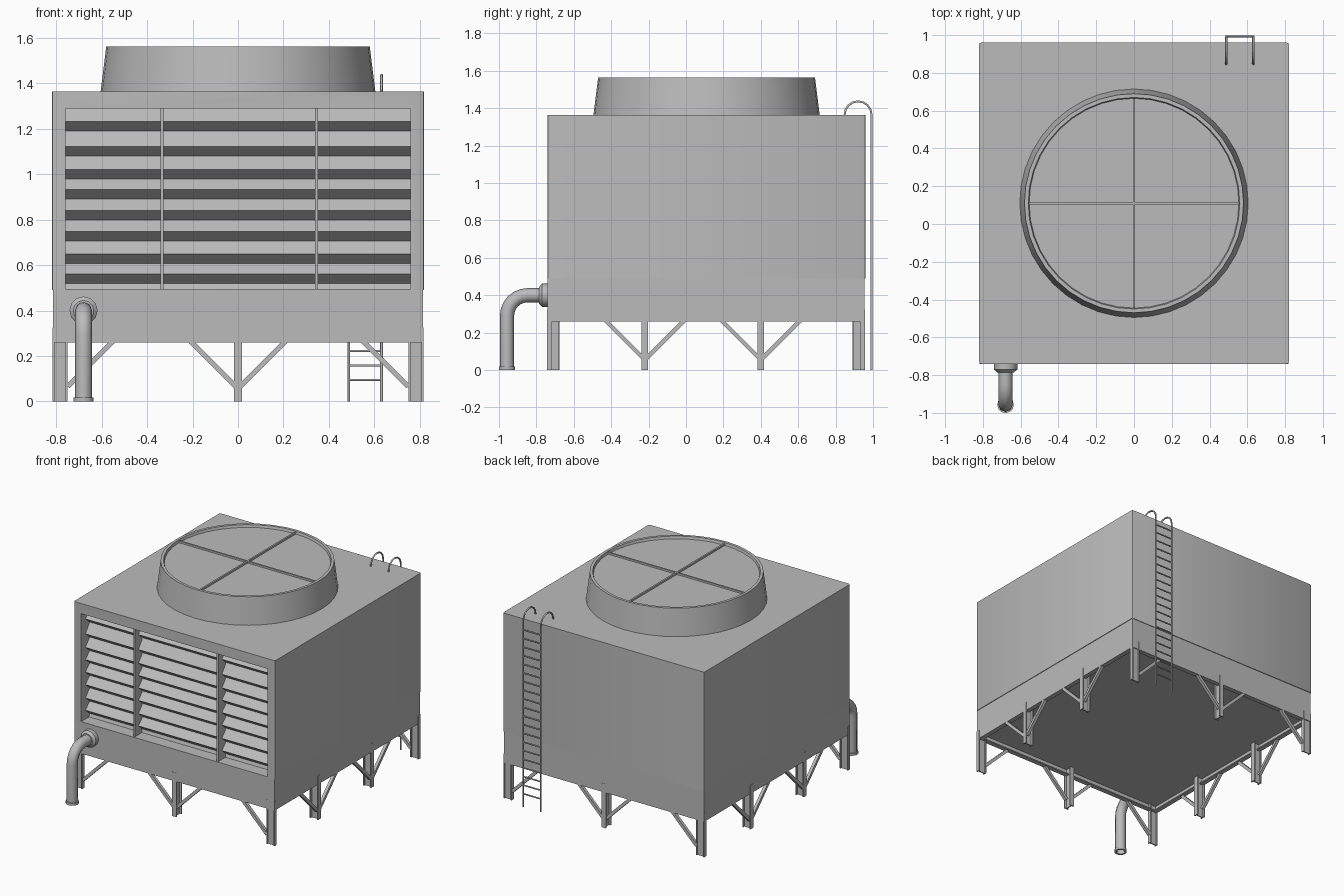
import bpy, bmesh, math
from mathutils import Vector, Matrix

if "Cube" in bpy.data.objects:
    bpy.data.objects.remove(bpy.data.objects["Cube"], do_unlink=True)

grey = bpy.data.materials.new("painted_grey")
grey.use_nodes = True
grey.diffuse_color = (0.5, 0.5, 0.5, 1)
grey.node_tree.nodes["Principled BSDF"].inputs["Base Color"].default_value = (0.5, 0.5, 0.5, 1)

LEFT, RIGHT, FRONT, BACK = -0.815, 0.815, -0.74, 0.955
FAN = (0, 0.11)


def finish(name, bm, smooth=False):
    bmesh.ops.recalc_face_normals(bm, faces=bm.faces)
    mesh = bpy.data.meshes.new(name)
    bm.to_mesh(mesh)
    bm.free()
    mesh.materials.append(grey)
    obj = bpy.data.objects.new(name, mesh)
    bpy.context.collection.objects.link(obj)
    if smooth:
        bpy.ops.object.select_all(action="DESELECT")
        obj.select_set(True)
        bpy.context.view_layer.objects.active = obj
        bpy.ops.object.shade_smooth_by_angle(angle=math.radians(35))
    return obj


def add_box(bm, x, y, z):
    """Add a box given its (low, high) range on each axis."""
    size = Vector((x[1] - x[0], y[1] - y[0], z[1] - z[0]))
    mid = Vector((sum(x), sum(y), sum(z))) / 2
    bmesh.ops.create_cube(bm, matrix=Matrix.Translation(mid) @ Matrix.Diagonal(size).to_4x4())


def add_strut(bm, a, b, width):
    """Add a square bar between two points."""
    a, b = Vector(a), Vector(b)
    d = b - a
    turn = d.to_track_quat("Z", "Y").to_matrix().to_4x4()
    scale = Matrix.Diagonal((width, width, d.length, 1))
    bmesh.ops.create_cube(bm, matrix=Matrix.Translation((a + b) / 2) @ turn @ scale)


def lathe(name, profile, place, sides):
    """Spin (radius, height) points around z, then move into place."""
    bm = bmesh.new()
    vs = [bm.verts.new((r, 0, h)) for r, h in profile]
    es = [bm.edges.new(pair) for pair in zip(vs, vs[1:])]
    bmesh.ops.spin(bm, geom=vs + es, cent=(0, 0, 0), axis=(0, 0, 1), angle=math.tau, steps=sides)
    bmesh.ops.remove_doubles(bm, verts=bm.verts, dist=0.0005)
    bm.transform(place)
    return finish(name, bm, smooth=True)


def tube(name, paths, radius, res):
    """Sweep a round section along point paths."""
    curve = bpy.data.curves.new(name, "CURVE")
    curve.dimensions = "3D"
    curve.bevel_depth, curve.bevel_resolution = radius, res
    for path in paths:
        spline = curve.splines.new("POLY")
        spline.points.add(len(path) - 1)
        for p, co in zip(spline.points, path):
            p.co = (*co, 1)
    curve.materials.append(grey)
    obj = bpy.data.objects.new(name, curve)
    bpy.context.collection.objects.link(obj)
    return obj


# Housing shell: rounded upright corners and a recessed air inlet in front
bm = bmesh.new()
add_box(bm, (-0.82, 0.82), (FRONT, 0.96), (0.49, 1.365))
uprights = [e for e in bm.edges if abs(e.verts[0].co.z - e.verts[1].co.z) > 0.5]
bmesh.ops.bevel(bm, geom=uprights, offset=0.012, segments=2, profile=0.5, affect="EDGES")
bm.normal_update()
inlet = min(bm.faces, key=lambda f: f.calc_center_median().y)
bmesh.ops.inset_region(bm, faces=[inlet], thickness=0.05)
for v in inlet.verts:
    v.co = (math.copysign(0.76, v.co.x), FRONT, 1.29 if v.co.z > 1 else 0.495)
back_wall = bmesh.ops.extrude_discrete_faces(bm, faces=[inlet])["faces"][0]
for v in back_wall.verts:
    v.co.y += 0.12
finish("housing", bm, smooth=True)

# Water basin under the housing
bm = bmesh.new()
add_box(bm, (LEFT, RIGHT), (FRONT, BACK), (0.31, 0.49))
finish("basin", bm)

# Louvres: one folded sheet, slats slope down and forward, then step back under
bm = bmesh.new()
fold = [(-0.64, 1.29)]
for top in (1.232, 1.122, 1.022, 0.932, 0.84, 0.748, 0.65, 0.56):
    fold += [(-0.69, top), (-0.64, top - 0.042)]
fold.append((-0.65, 0.49))
rows = [[bm.verts.new((x, y, z)) for x in (-0.76, 0.76)] for y, z in fold]
for a, b in zip(rows, rows[1:]):
    bm.faces.new((a[0], b[0], b[1], a[1]))
finish("louvres", bm)

# Inlet posts
bm = bmesh.new()
for x in (-0.335, 0.345):
    add_box(bm, (x - 0.007, x + 0.007), (-0.73, -0.65), (0.49, 1.29))
finish("inlet_posts", bm)

# Fan stack with rim, cover and cross bars
lathe("fan_stack", [(0.605, 1.363), (0.58, 1.563), (0.56, 1.563), (0.555, 1.545), (0, 1.545)],
      Matrix.Translation((*FAN, 0)), 40)
bm = bmesh.new()
for dx, dy in ((0.555, 0.006), (0.006, 0.555)):
    add_box(bm, (-dx, dx), (FAN[1] - dy, FAN[1] + dy), (1.54, 1.558))
finish("fan_cross_bars", bm)

# Perimeter base frame: channel section with inward flange
bm = bmesh.new()
for x, inner in ((LEFT, 1), (RIGHT, -1)):
    for depth, z in ((0.01, (0.26, 0.325)), (0.035, (0.26, 0.268))):
        add_box(bm, sorted((x, x + inner * depth)), (FRONT, BACK), z)
for y, inner in ((FRONT, 1), (BACK, -1)):
    for depth, z in ((0.01, (0.26, 0.325)), (0.035, (0.26, 0.268))):
        add_box(bm, (LEFT, RIGHT), sorted((y, y + inner * depth)), z)
finish("base_frame", bm)


def add_leg(bm, x, y, along_x, width):
    """H-section leg centred at (x, y); the web runs along x or y."""
    def piece(lo, hi, w):
        across = (-w / 2, w / 2)
        px, py = ((lo, hi), across) if along_x else (across, (lo, hi))
        add_box(bm, [x + v for v in px], [y + v for v in py], (0, 0.325))
    piece(-0.033, -0.025, width)
    piece(0.025, 0.033, width)
    piece(-0.025, 0.025, 0.008)


# Legs: corners, two along each side, one mid front and back
bm = bmesh.new()
for x in (-0.784, 0.784):
    for y, w in ((-0.729, 0.026), (-0.22, 0.036), (0.4, 0.036), (0.944, 0.026)):
        add_leg(bm, x, y, True, w)
for y in (-0.709, 0.924):
    add_leg(bm, 0, y, False, 0.036)
finish("legs", bm)

# Diagonal braces
bm = bmesh.new()
for x in (-0.803, 0.803):
    for y in (-0.22, 0.4):
        for s in (-1, 1):
            add_strut(bm, (x, y + s * 0.01, 0.065), (x, y + s * 0.21, 0.265), 0.022)
for y in (-0.727, 0.942):
    for x, s in ((-0.76, 1), (0, -1), (0, 1), (0.76, -1)):
        add_strut(bm, (x + s * 0.01, y, 0.065), (x + s * 0.21, y, 0.265), 0.022)
finish("braces", bm)

# Outlet pipe: horizontal run, quarter bend, drop to the ground
PX, PY, PZ, BEND = -0.68, -0.957, 0.4, 0.11
elbow = [(PX, PY + BEND - BEND * math.sin(t), PZ - BEND + BEND * math.cos(t))
         for t in (math.radians(15 * i) for i in range(7))]
tube("outlet_pipe", [[(PX, FRONT, PZ)] + elbow + [(PX, PY, 0)]], 0.038, 2)
lathe("pipe_collar", [(0, 0), (0.062, 0), (0.062, 0.03), (0.045, 0.045), (0.036, 0.045)],
      Matrix.Translation((PX, FRONT, PZ)) @ Matrix.Rotation(math.pi / 2, 4, "X"), 12)
lathe("pipe_foot", [(0.03, 0.018), (0.044, 0.018), (0.044, 0), (0.03, 0), (0.03, 0.018)],
      Matrix.Translation((PX, PY, 0)), 12)

# Ladder: two rails hooked over the roof, and rungs between
rails = []
for x in (0.488, 0.632):
    hook = [(x, 0.92 + 0.072 * math.cos(t), 1.365 + 0.072 * math.sin(t))
            for t in (math.pi * i / 8 for i in range(9))]
    rails.append([(x, 0.992, 0)] + hook)
tube("ladder_rails", rails, 0.006, 1)
rungs = [[(0.488, 0.992, 0.095 + i * 0.0635), (0.632, 0.992, 0.095 + i * 0.0635)] for i in range(20)]
tube("ladder_rungs", rungs, 0.005, 1)
